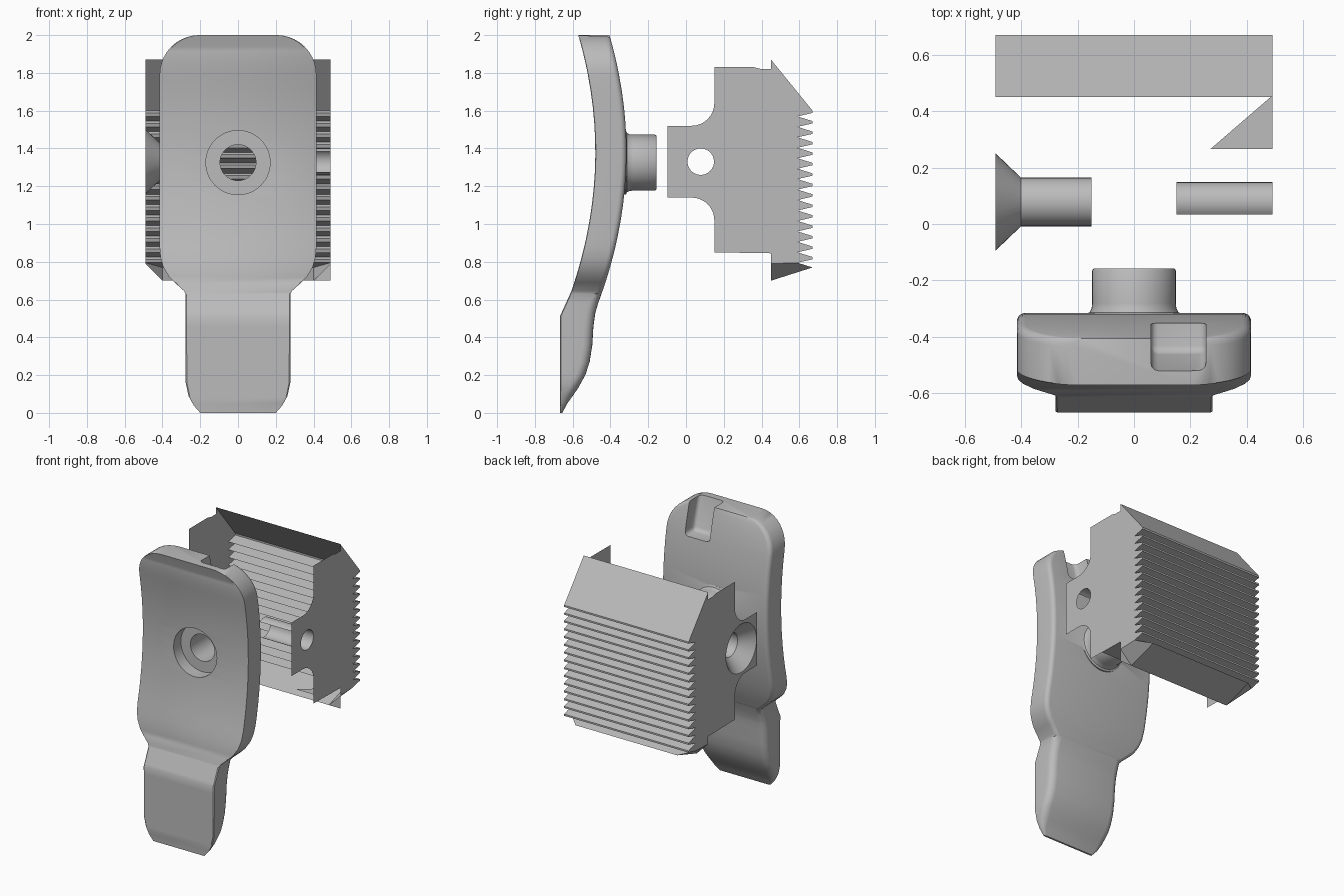
import bpy, bmesh, math
from mathutils import Matrix

if "Cube" in bpy.data.objects:
    bpy.data.objects.remove(bpy.data.objects["Cube"])

grey = bpy.data.materials.new("mid grey")
grey.diffuse_color = (0.5, 0.5, 0.5, 1)
grey.use_nodes = True
grey.node_tree.nodes["Principled BSDF"].inputs["Base Color"].default_value = grey.diffuse_color


def make(name, verts, faces):
    bm = bmesh.new()
    vs = [bm.verts.new(v) for v in verts]
    for f in faces:
        bm.faces.new([vs[i] for i in f])
    return finish(name, bm)


def finish(name, bm, weld=True):
    if weld:
        bmesh.ops.remove_doubles(bm, verts=bm.verts, dist=1e-5)
    bmesh.ops.recalc_face_normals(bm, faces=bm.faces)
    me = bpy.data.meshes.new(name)
    bm.to_mesh(me)
    bm.free()
    ob = bpy.data.objects.new(name, me)
    me.materials.append(grey)
    bpy.context.collection.objects.link(ob)
    return ob


def loft(name, rings, cap=True, closed=True):
    n = len(rings[0])
    verts = [p for r in rings for p in r]
    faces = [(k * n + i, k * n + (i + 1) % n, (k + 1) * n + (i + 1) % n, (k + 1) * n + i)
             for k in range(len(rings) - 1) for i in range(n if closed else n - 1)]
    if cap:
        faces += [tuple(range(n)), tuple(range(len(verts) - n, len(verts)))]
    return make(name, verts, faces)


def lathe_y(name, profile, cz, n=48):
    """Round solid about the y direction from (radius, y) points."""
    return loft(name, [[(r * math.cos(2 * math.pi * i / n), y, cz + r * math.sin(2 * math.pi * i / n))
                        for i in range(n)] for r, y in profile])


def smooth(ob, angle=35):
    bpy.ops.object.select_all(action='DESELECT')
    ob.select_set(True)
    bpy.context.view_layer.objects.active = ob
    bpy.ops.object.shade_smooth_by_angle(angle=math.radians(angle))


def boolean(ob, other, op):
    m = ob.modifiers.new(op, 'BOOLEAN')
    m.operation, m.object, m.solver = op, other, 'EXACT'
    bpy.context.view_layer.objects.active = ob
    bpy.ops.object.modifier_apply(modifier=m.name)
    bpy.data.objects.remove(other)


def lerp(z, table):
    for (z0, a), (z1, b) in zip(table, table[1:]):
        if z <= z1:
            return a + (b - a) * (z - z0) / (z1 - z0)
    return table[-1][1]


# Lever: a curved plate that narrows into a tail
WIDTH = [(0, .2), (.04, .235), (.09, .262), (.16, .277), (.63, .278), (.645, .285), (.69, .335),
         (.72, .365), (.77, .395), (.82, .41), (.88, .415), (1.79, .415)]
TAIL_FRONT = [(0, -.668), (.51, -.668), (.64, -.609)]
TAIL_BACK = [(0, -.655), (.05, -.628), (.13, -.572), (.2, -.533), (.27, -.51), (.36, -.496),
             (.46, -.49), (.53, -.48), (.58, -.465), (.64, -.444)]


def section(z):
    if z > 1.79:
        w = .205 + math.sqrt(max(0, .21 ** 2 - (z - 1.79) ** 2))
    else:
        w = lerp(z, WIDTH)
    if z > .64:
        f = -.48 - .235 * (z - 1.38) ** 2
        b = f + .165
    else:
        f, b = lerp(z, TAIL_FRONT), lerp(z, TAIL_BACK)
    r = min(.05 if z < .64 else .03, (b - f) * .7)
    side = [(w - .006, f), (w, f + min(.006, r * .1))]
    side += [(w - r + r * math.cos(a), b - r + r * math.sin(a))
             for a in (math.pi / 2 * i / 5 for i in range(6))]
    return [(x, y, z) for x, y in side] + [(-x, y, z) for x, y in reversed(side)]


levels = sorted({z for t in (WIDTH, TAIL_FRONT, TAIL_BACK) for z, _ in t}
                | {.93 + .086 * i for i in range(10)}
                | {1.79 + .21 * math.sin(math.pi / 2 * i / 10) for i in range(11)})
lever = loft("lever", [section(z) for z in levels])

# Boss on the back of the lever, then its stepped bore
boolean(lever, lathe_y("boss", [(.17, -.4), (.17, -.318), (.157, -.313), (.15, -.298), (.148, -.28),
                                (.148, -.165), (.143, -.157)], 1.325), 'UNION')
boolean(lever, lathe_y("counterbore", [(.17, -.8), (.17, -.4)], 1.325), 'DIFFERENCE')
boolean(lever, lathe_y("bore", [(.095, -.8), (.095, 0)], 1.325), 'DIFFERENCE')

# Pocket in the top back edge
pocket = loft("pocket", [[(x, y, z) for y, z in ((-.455, 1.77), (-.2, 1.77), (-.2, 2.15), (-.562, 2.15))]
                         for x in (.06, .255)])
bm = bmesh.new()
bm.from_mesh(pocket.data)
bmesh.ops.bevel(bm, geom=bm.edges[:], offset=.025, segments=3, profile=.5, affect='EDGES')
bm.to_mesh(pocket.data)
bm.free()
boolean(lever, pocket, 'DIFFERENCE')
smooth(lever)

# Ribbed jaw: sloped top, teeth and sloped bottom as one sheet
X, N = .49, 15
PITCH = (1.6 - .77) / N
teeth = [(.67, 1.6)]
for i in range(N):
    z = 1.6 - i * PITCH
    teeth += [(.67, z - .012), (.59, z - PITCH * .55), (.67, z - PITCH)]
rows = [(X, .45, 1.87)] + [(X, y, z) for y, z in teeth[:-1]] + [(.40, .67, .77), (.40, .45, .70)]
loft("ribbed_jaw", [[(-w, y, z), (w, y, z)] for w, y, z in rows], cap=False, closed=False)

# Side walls with pivot holes
CY, CZ = .078, 1.33


def circle(r, n=40):
    return [(CY + r * math.cos(2 * math.pi * i / n), CZ + r * math.sin(2 * math.pi * i / n)) for i in range(n)]


def arc(cz, a0, a1):
    return [(.03 + .12 * math.cos(math.radians(a0 + (a1 - a0) * i / 8)),
             cz + .12 * math.sin(math.radians(a0 + (a1 - a0) * i / 8))) for i in range(9)]


outline = ([(-.097, 1.14), (-.097, 1.52)] + arc(1.64, -90, 0) + [(.15, 1.83), (.36, 1.83), (.40, 1.82),
           (.45, 1.82), (.45, 1.87)] + teeth[:-1] + [(.45, .79), (.45, .845), (.15, .85)] + arc(1.02, 0, 90))
for name, x, r in (("left_wall", -X, .172), ("right_wall", X, .07)):
    bm = bmesh.new()
    for loop in (outline, circle(r)):
        vs = [bm.verts.new((x, y, z)) for y, z in loop]
        for a, b in zip(vs, vs[1:] + vs[:1]):
            bm.edges.new((a, b))
    bmesh.ops.triangle_fill(bm, edges=bm.edges[:], use_beauty=True, normal=(1, 0, 0))
    finish(name, bm, weld=False)

# Countersunk pivot sleeve on the left, partial sleeve on the right
sleeve = loft("left_sleeve", [[(x, y, z) for y, z in circle(r)]
                              for x, r in ((-X, .172), (-.40, .086), (-.15, .086))], cap=False)
smooth(sleeve)
angles = [math.radians(-130 + 10 * i) for i in range(27)]
sleeve = loft("right_sleeve", [[(x, CY + .07 * math.cos(a), CZ + .07 * math.sin(a)) for a in angles]
                               for x in (X, .15)], cap=False, closed=False)
smooth(sleeve)

# Chamfered lower corners of the jaw
root = teeth[-2]
for name, s in (("left_chamfer", -1), ("right_chamfer", 1)):
    make(name, [(s * X, *root), (s * .40, .67, .77), (s * .40, .45, .70), (s * X, .45, .79)], [(0, 1, 2, 3)])

# Small webs at the lower right corner
make("corner_web", [(X, .45, .79), (X, .45, .70), (.40, .45, .70)], [(0, 1, 2)])
make("floor_web", [(.27, .265, .848), (X, .265, .848), (X, .455, .845)], [(0, 1, 2)])
